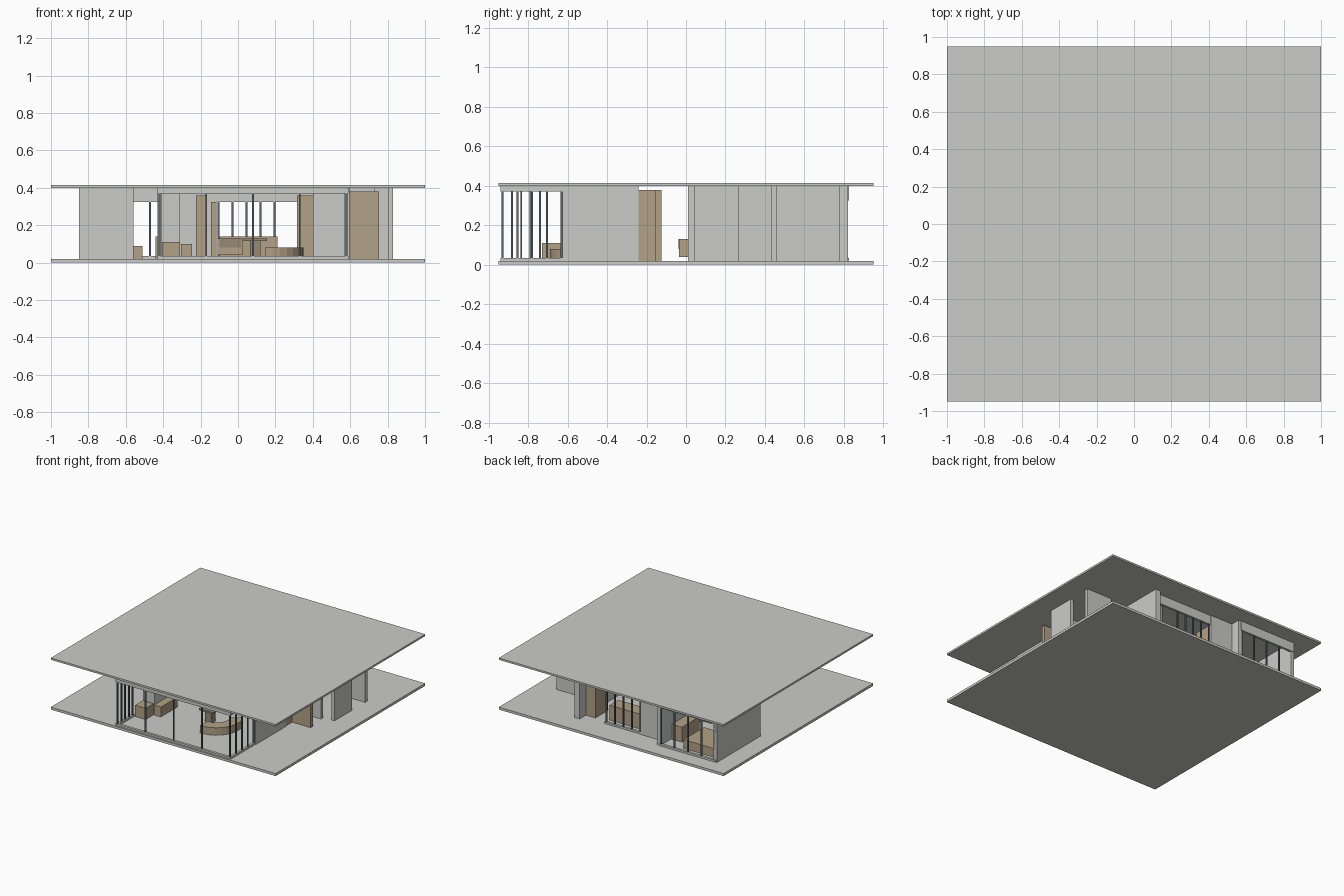
import bpy, bmesh, math

if "Cube" in bpy.data.objects:
    bpy.data.objects.remove(bpy.data.objects["Cube"])


def material(name, rgb):
    m = bpy.data.materials.new(name)
    m.diffuse_color = (*rgb, 1)
    m.use_nodes = True
    m.node_tree.nodes["Principled BSDF"].inputs["Base Color"].default_value = m.diffuse_color
    return m


PLASTER = material("pale_plaster", (0.60, 0.60, 0.585))
WOOD = material("tan_wood", (0.45, 0.36, 0.245))
DARK_WOOD = material("brown_wood", (0.31, 0.25, 0.18))
METAL = material("slate_metal", (0.11, 0.14, 0.16))

FLOOR, CEIL = 0.02, 0.40


def finish(name, bm, mat):
    bmesh.ops.recalc_face_normals(bm, faces=bm.faces)
    mesh = bpy.data.meshes.new(name)
    bm.to_mesh(mesh)
    bm.free()
    mesh.materials.append(mat)
    ob = bpy.data.objects.new(name, mesh)
    bpy.context.collection.objects.link(ob)
    return ob


def box(name, x, y, z, mat=PLASTER):
    """Box from (min, max) ranges."""
    bm = bmesh.new()
    bmesh.ops.create_cube(bm, size=1)
    for v in bm.verts:
        v.co = [r[0] + (c + 0.5) * (r[1] - r[0]) for c, r in zip(v.co, (x, y, z))]
    return finish(name, bm, mat)


def wall(name, x0, x1, y0, y1, z0=FLOOR, z1=CEIL):
    return box(name, (x0, x1), (y0, y1), (z0, z1))


def glazing(name, start, end, bays, head, w=0.005):
    """Run of slim posts between a sill and a header."""
    (xa, ya), (xb, yb) = start, end
    xr = (min(xa, xb) - 0.01, max(xa, xb) + 0.01)
    yr = (min(ya, yb) - 0.01, max(ya, yb) + 0.01)
    box(name + "_sill", xr, yr, (FLOOR, 0.035))
    box(name + "_header", xr, yr, (head, CEIL))
    for i in range(bays + 1):
        t = i / bays
        x, y = xa + (xb - xa) * t, ya + (yb - ya) * t
        box(f"{name}_post_{i}", (x - w, x + w), (y - w, y + w), (0.03, head), METAL)


def arc_seat(name, cx, cy, r0, r1, a0, a1, z, mat, n=10):
    """Curved bench: an arc-shaped outline raised to a solid."""
    bm = bmesh.new()
    ang = [math.radians(a0 + (a1 - a0) * i / n) for i in range(n + 1)]
    ring = [(r1, a) for a in ang] + [(r0, a) for a in reversed(ang)]
    f = bm.faces.new([bm.verts.new((cx + r * math.cos(a), cy + r * math.sin(a), z[0]))
                      for r, a in ring])
    up = bmesh.ops.extrude_face_region(bm, geom=[f])
    for v in up["geom"]:
        if isinstance(v, bmesh.types.BMVert):
            v.co.z = z[1]
    return finish(name, bm, mat)


# Floor and roof slabs
box("floor_slab", (-1, 1), (-0.95, 0.95), (0, FLOOR))
box("roof_slab", (-1, 1), (-0.95, 0.95), (CEIL, 0.415))

# Glazed runs: living room front and sides, two rear windows
glazing("front_window", (-0.42, -0.93), (0.58, -0.93), 4, 0.37)
glazing("right_window", (0.58, -0.93), (0.58, -0.63), 4, 0.37)
glazing("left_window", (-0.42, -0.93), (-0.42, -0.74), 4, 0.37)
glazing("bedroom_window", (-0.83, 0.815), (-0.35, 0.815), 4, 0.325)
glazing("rear_window", (-0.105, 0.73), (0.195, 0.73), 4, 0.325)
wall("rear_door_header", 0.205, 0.40, 0.72, 0.74, 0.325)

# Right side walls
wall("living_right_wall", 0.57, 0.595, -0.625, -0.24)
wall("entry_wall", 0.445, 0.73, 0.01, 0.04)
wall("spine_wall", 0.40, 0.445, 0.01, 0.78)
wall("outer_screen_wall", 0.805, 0.83, 0.04, 0.265)
wall("store_wall", 0.60, 0.83, 0.43, 0.46)

# Left side walls
wall("bedroom_outer_wall", -0.85, -0.82, 0.265, 0.82)
wall("bedroom_front_wall", -0.82, -0.56, 0.265, 0.295)
wall("bedroom_front_return", -0.43, -0.345, 0.265, 0.295)
wall("bedroom_inner_wall", -0.345, -0.315, 0.265, 0.82)
wall("rear_wall", -0.315, -0.115, 0.715, 0.745)
wall("living_left_wall", -0.345, -0.31, -0.595, -0.24)
wall("living_left_return", -0.41, -0.31, -0.62, -0.595)

# Doors and tall cabinets
box("open_door", (0.59, 0.755), (-0.155, -0.125), (FLOOR, 0.38), WOOD)
box("entry_panel", (0.572, 0.59), (-0.24, -0.125), (FLOOR, 0.38), WOOD)
box("tall_cabinet", (0.315, 0.40), (0.54, 0.70), (FLOOR, 0.36), WOOD)
box("inner_door", (-0.225, -0.165), (0.50, 0.53), (FLOOR, 0.36), WOOD)
box("rear_cabinet", (-0.145, -0.115), (0.58, 0.715), (FLOOR, 0.325), WOOD)

# Living room furniture
box("long_bench", (-0.405, -0.31), (-0.73, -0.63), (FLOOR, 0.11), WOOD)
box("long_bench_tail", (-0.305, -0.245), (-0.63, -0.42), (FLOOR, 0.10), WOOD)
arc_seat("curved_sofa", 0.16, -0.50, 0.10, 0.19, -95, 30, (FLOOR, 0.08), WOOD)
box("table_top", (0.03, 0.155), (-0.54, -0.43), (0.115, 0.128), DARK_WOOD)
box("table_base", (0.065, 0.12), (-0.51, -0.46), (FLOOR, 0.115), DARK_WOOD)

# Sideboard in the hall
box("sideboard_body", (-0.11, 0.025), (-0.035, 0.01), (0.04, 0.13), WOOD)
box("sideboard_front", (-0.10, 0.015), (-0.039, -0.035), (0.08, 0.13), DARK_WOOD)

# Rear rooms: counter, bed and desk
box("rear_counter", (-0.10, 0.21), (0.56, 0.67), (FLOOR, 0.14), WOOD)
box("bed", (-0.80, -0.51), (0.50, 0.76), (FLOOR, 0.09), WOOD)
box("desk", (-0.44, -0.35), (0.46, 0.68), (FLOOR, 0.14), WOOD)
